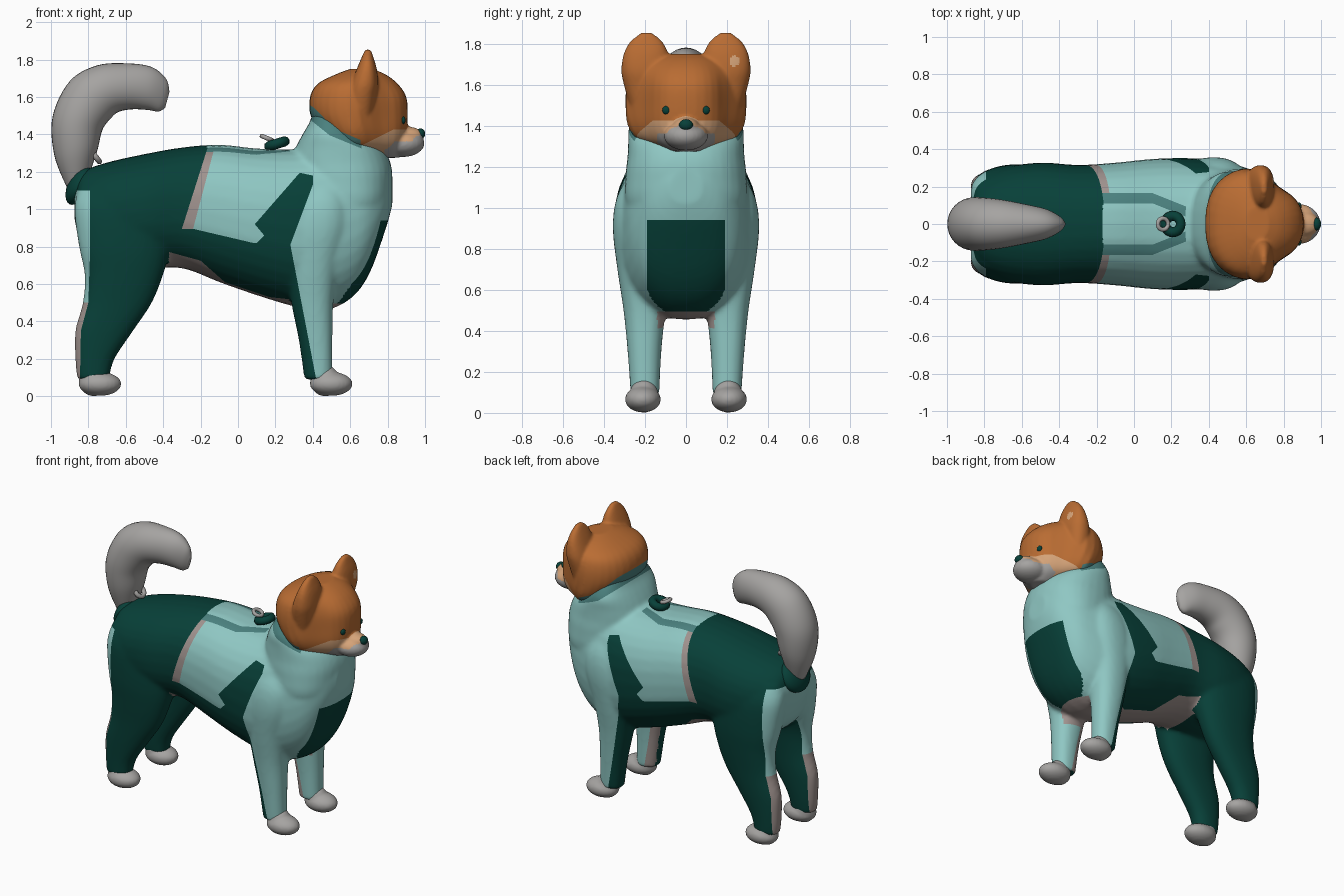
import bpy, bmesh, math
from mathutils import Vector, Matrix

if "Cube" in bpy.data.objects:
    bpy.data.objects.remove(bpy.data.objects["Cube"])

MATS = []
for name, rgb in (("orange fur", (184, 108, 54)), ("grey fur", (164, 162, 160)), ("light teal cloth", (142, 198, 194)),
                  ("dark green cloth", (16, 66, 59)), ("mid teal trim", (76, 128, 126)),
                  ("taupe cloth", (158, 145, 141)), ("cream fur", (212, 162, 120))):
    MATS.append(bpy.data.materials.new(name))
    MATS[-1].diffuse_color = [(c / 255) ** 2.2 for c in rgb] + [1]
ORANGE, GREY, LIGHT, DARK, MID, TAUPE, CREAM = range(7)

def loft(bm, rings, power=2.3, steps=4, n=32):
    """Smooth closed tube; each ring is (centre, radius vector u, radius vector v)."""
    keys = [[Vector(v) for v in r] for r in rings]
    loops = []
    for i in range(len(keys) - 1):
        a, b, c, d = (keys[min(max(j, 0), len(keys) - 1)] for j in (i - 1, i, i + 1, i + 2))
        for s in range(steps + (i == len(keys) - 2)):
            t = s / steps
            o, u, v = [(2 * q + (r - p) * t + (2 * p - 5 * q + 4 * r - w) * t * t
                        + (3 * q - p - 3 * r + w) * t ** 3) / 2 for p, q, r, w in zip(a, b, c, d)]
            cs = [(math.cos(math.tau * k / n), math.sin(math.tau * k / n)) for k in range(n)]
            loops.append([bm.verts.new(o + u * math.copysign(abs(x) ** (2 / power), x)
                                       + v * math.copysign(abs(y) ** (2 / power), y)) for x, y in cs])
    for p, q in zip(loops, loops[1:]):
        for k in range(n):
            bm.faces.new((p[k], p[(k + 1) % n], q[(k + 1) % n], q[k]))
    bm.faces.new(loops[0][::-1])
    bm.faces.new(loops[-1])
    bmesh.ops.recalc_face_normals(bm, faces=bm.faces)

def upright(rows):
    """Rings stacked along z from (z, x0, x1, y0, y1)."""
    return [(((a + b) / 2, (c + d) / 2, z), ((b - a) / 2, 0, 0), (0, (d - c) / 2, 0)) for z, a, b, c, d in rows]

def pair(bm, rows):
    loft(bm, upright(rows))
    loft(bm, upright([(z, a, b, -d, -c) for z, a, b, c, d in rows]))

def ball(bm, centre, radii, tilt=0):
    mat = Matrix.Translation(centre) @ Matrix.Rotation(tilt, 4, 'Y') @ Matrix.Diagonal((*radii, 1))
    bmesh.ops.create_uvsphere(bm, u_segments=24, v_segments=14, radius=1, matrix=mat)

def cut(bm, co, no, lo, hi):
    """Split the faces inside a box along a plane."""
    fs = [f for f in bm.faces if all(lo[i] < v.co[i] < hi[i] for v in f.verts for i in range(3))]
    geom = fs + list({e for f in fs for e in f.edges}) + list({v for f in fs for v in f.verts})
    if fs:
        bmesh.ops.bisect_plane(bm, geom=geom, dist=1e-5, plane_co=co, plane_no=Vector(no).normalized())

def finish(name, bm, paint, voxel=0, smooth=6, outlines=(), slices=()):
    """Fuse the shells, cut the colour borders, then colour faces by rule."""
    me = bpy.data.meshes.new(name)
    bm.to_mesh(me)
    ob = bpy.data.objects.new(name, me)
    bpy.context.collection.objects.link(ob)
    if voxel:
        rm = ob.modifiers.new("fuse", 'REMESH')
        rm.mode, rm.voxel_size = 'VOXEL', voxel
        sm = ob.modifiers.new("soften", 'SMOOTH')
        sm.factor, sm.iterations = 0.5, smooth
        me = bpy.data.meshes.new_from_object(ob.evaluated_get(bpy.context.evaluated_depsgraph_get()))
        ob.modifiers.clear()
        ob.data = me
    bm = bmesh.new()
    bm.from_mesh(me)
    for poly in outlines:
        for (x0, z0), (x1, z1) in zip(poly, poly[1:] + poly[:1]):
            cut(bm, (x0, 0, z0), (z1 - z0, 0, x0 - x1), (min(x0, x1) - .02, -1, min(z0, z1) - .02),
                (max(x0, x1) + .02, 1, max(z0, z1) + .02))
    for s in slices:
        cut(bm, *s)
    me.materials.clear()
    for m in MATS:
        me.materials.append(m)
    for f in bm.faces:
        f.smooth = True
        f.material_index = paint(f.calc_center_median(), f.normal) if callable(paint) else paint
    bm.to_mesh(me)

def inside(poly, c):
    hit = False
    for (x0, z0), (x1, z1) in zip(poly, poly[1:] + poly[:1]):
        if (z0 > c.z) != (z1 > c.z) and c.x < x0 + (c.z - z0) * (x1 - x0) / (z1 - z0):
            hit = not hit
    return hit

# Cloth panels drawn in side view (x, z)
SHIRT = [(-.107, 1.4), (-.24, .895), (.08, .82), (.10, .82), (.14, .86), (.09, .92), (.33, 1.195), (.40, 1.18),
         (.40, 1.13), (.28, .81), (.42, .08), (1, .08), (1, 1.6), (-.1, 1.6)]
STRIPE = [(-.14, 1.4), (-.30, .895), (-.24, .895), (-.107, 1.4)]
BELLY = [(-.4, .78), (-.2, .725), (-.07, .61), (.17, .53), (.5, .495), (.6, .495), (.6, .4), (-.4, .5)]
REAR = [(-1, .5), (-.80, .5), (-.79, .8), (-.79, 1.1), (-1, 1.1)]
SHIN = [(-1, .08), (-.845, .08), (-.84, .35), (-.80, .5), (-1, .5)]
BIB = [(.53, .94), (.53, .495), (.9, .495), (.9, .94)]
COLLAR = [(.3, 1.54), (.39, 1.475), (.49, 1.395), (.66, 1.325), (.69, 1.6), (.36, 1.6)]
CHEEK = [(.62, 1.2), (.62, 1.32), (.83, 1.425), (.9, 1.425), (.92, 1.46), (1.1, 1.46), (1.1, 1.2)]
NAPE = [(.3, 1.61), (.41, 1.54), (.515, 1.43), (.655, 1.37), (.655, 1.2), (.3, 1.2)]

def suit(c, n):
    x, y, z, a = c.x, c.y, c.z, abs(c.y)
    if inside(COLLAR, c):
        return MID
    w = .165 - max(0, x - .1) * .4
    if -.165 < x < .28 and z > 1.2 and a < w:
        return MID if a > w - .055 else LIGHT
    if inside(BIB, c) and a < .19 - max(0, (.62 - z) / .12) ** 2 * .08:
        return DARK
    if inside(BELLY, c) and (a < .14 or -.37 < x < .27):
        return TAUPE
    if inside(REAR, c):
        return LIGHT
    if inside(STRIPE, c) or inside(SHIN, c):
        return TAUPE
    if inside(SHIRT, c):
        return LIGHT
    return TAUPE if x > .25 and z < .5 and n.y * y < -.05 else DARK

# Suited body: torso, neck and four legs fused together
bm = bmesh.new()
torso = [(-.875, 1.12, .95, .10), (-.83, 1.2, .8, .22), (-.7, 1.25, .7, .30), (-.5, 1.295, .68, .328),
         (-.3, 1.33, .685, .316), (-.1, 1.345, .61, .328), (.1, 1.325, .54, .348), (.3, 1.32, .48, .352),
         (.45, 1.34, .455, .335), (.6, 1.36, .52, .30), (.7, 1.33, .65, .26), (.785, 1.25, .88, .18),
         (.825, 1.18, 1.02, .08)]
loft(bm, [((x, 0, (t + b) / 2), (0, w, 0), (0, 0, (t - b) / 2)) for x, t, b, w in torso])
neck = [(.8, .48, .66, .15), (1.0, .37, .80, .285), (1.15, .31, .825, .295), (1.25, .29, .815, .285),
        (1.33, .31, .77, .282), (1.4, .345, .67, .278), (1.47, .385, .60, .238), (1.54, .405, .52, .16)]
loft(bm, upright([(z, a, b, -w, w) for z, a, b, w in neck]))
pair(bm, [(.09, -.86, -.69, .14, .27), (.2, -.87, -.66, .13, .275), (.35, -.87, -.56, .12, .285),
          (.5, -.83, -.46, .11, .295), (.65, -.82, -.40, .09, .31), (.8, -.85, -.36, .05, .32),
          (1.0, -.875, -.33, .02, .31), (1.12, -.85, -.4, .02, .26)])
pair(bm, [(.09, .355, .505, .13, .27), (.3, .325, .505, .12, .285), (.5, .285, .51, .10, .305),
          (.7, .26, .54, .08, .335), (.9, .25, .6, .05, .357), (1.05, .28, .6, .03, .338), (1.17, .34, .54, .05, .27)])
slices = []
for s in (-1, 1):
    slices.append(((0, s * .19, 0), (0, 1, 0), (.5, -1, .45), (1, 1, 1)))
    for w in (.165, .11):
        slices.append(((0, s * w, 0), (0, 1, 0), (-.2, -1, 1.2), (.11, 1, 1.5)))
        slices.append(((.1, s * w, 0), (.4, s, 0), (.09, -1, 1.2), (.3, 1, 1.5)))
finish("suited_body", bm, suit, .0135, 8, [SHIRT, STRIPE, BELLY, REAR, SHIN, BIB, COLLAR], slices)

# Paws
for name, x in (("hind_paw", -.738), ("front_paw", .498)):
    for side in (-1, 1):
        bm = bmesh.new()
        ball(bm, (x, side * .21, .066), (.115, .088, .064))
        ball(bm, (x - .035, side * .205, .085), (.078, .07, .085))
        finish(name, bm, GREY, .01, 5)

# Head with muzzle and ears
def fur(c, n):
    if c.x > .66 and math.hypot(c.y - .235, c.z - 1.715) < .026:
        return CREAM
    if c.x > .78 and ((c.y / .105) ** 2 + ((c.z - 1.335) / .068) ** 2 < 1 or (abs(c.y) < .14 and c.z < 1.36)):
        return GREY
    return MID if inside(NAPE, c) else CREAM if inside(CHEEK, c) else ORANGE

bm = bmesh.new()
skull = [(1.275, .60, .86, .10), (1.33, .5, .88, .24), (1.4, .45, .9, .29), (1.5, .388, .908, .30),
         (1.6, .385, .9, .294), (1.67, .425, .855, .265), (1.72, .52, .79, .19), (1.75, .60, .72, .09)]
loft(bm, upright([(z, a, b, -w, w) for z, a, b, w in skull]))
for v in bm.verts:  # narrow the face towards the muzzle
    t = min(max((v.co.x - .61) / .2, 0), 1)
    v.co.y *= 1 - .3 * t * t * (3 - 2 * t)
pair(bm, [(1.5, .58, .72, .12, .275), (1.6, .59, .74, .09, .303), (1.67, .605, .75, .08, .315),
          (1.75, .635, .742, .087, .304), (1.81, .66, .725, .115, .272), (1.853, .68, .71, .165, .22)])
ball(bm, (.88, 0, 1.352), (.118, .108, .073))
ball(bm, (.905, 0, 1.395), (.088, .065, .046))
finish("head", bm, fur, .0095, 5, [CHEEK, NAPE])

# Nose, eyes and the cuff at the tail root
for name, centre, radii, tilt in (("nose", (.975, 0, 1.404), (.026, .034, .028), 0),
                                  ("eye", (.882, -.095, 1.476), (.014, .021, .021), 0),
                                  ("eye", (.882, .095, 1.476), (.014, .021, .021), 0),
                                  ("tail_cuff", (-.85, 0, 1.13), (.058, .13, .115), .45)):
    bm = bmesh.new()
    ball(bm, centre, radii, tilt)
    finish(name, bm, DARK)

# Curled tail: x, z, radius in the curl plane, radius across, direction of the in-plane radius
tail = [(-.862, 1.13, .055, .06, 15), (-.868, 1.3, .115, .12, 5), (-.858, 1.46, .138, .142, -15),
        (-.79, 1.585, .148, .14, -42), (-.695, 1.645, .137, .128, -65), (-.575, 1.657, .123, .105, -85),
        (-.47, 1.645, .115, .08, -95), (-.405, 1.61, .09, .045, -103), (-.378, 1.585, .045, .015, -105)]
bm = bmesh.new()
loft(bm, [((x, 0, z), (r * math.cos(math.radians(d)), 0, r * math.sin(math.radians(d))), (0, w, 0))
          for x, z, r, w, d in tail], 2, 6)
finish("tail", bm, GREY)

# Fastening rings on the back and at the tail
for name, mat, at, major, minor, tilt in (("back_loop", DARK, (.208, 0, 1.35), .044, .027, -.3),
                                          ("back_clip", GREY, (.155, 0, 1.38), .03, .012, .4),
                                          ("tail_clip", GREY, (-.765, 0, 1.285), .038, .015, .9)):
    bpy.ops.mesh.primitive_torus_add(location=at, rotation=(0, tilt, 0), major_radius=major, minor_radius=minor,
                                     major_segments=20, minor_segments=8)
    bpy.context.object.name = name
    bpy.context.object.data.materials.append(MATS[mat])
    bpy.ops.object.shade_smooth()

for m in bpy.data.materials:
    if m.users and not m.is_grease_pencil:
        m.use_nodes = True
        m.node_tree.nodes["Principled BSDF"].inputs["Base Color"].default_value = m.diffuse_color
